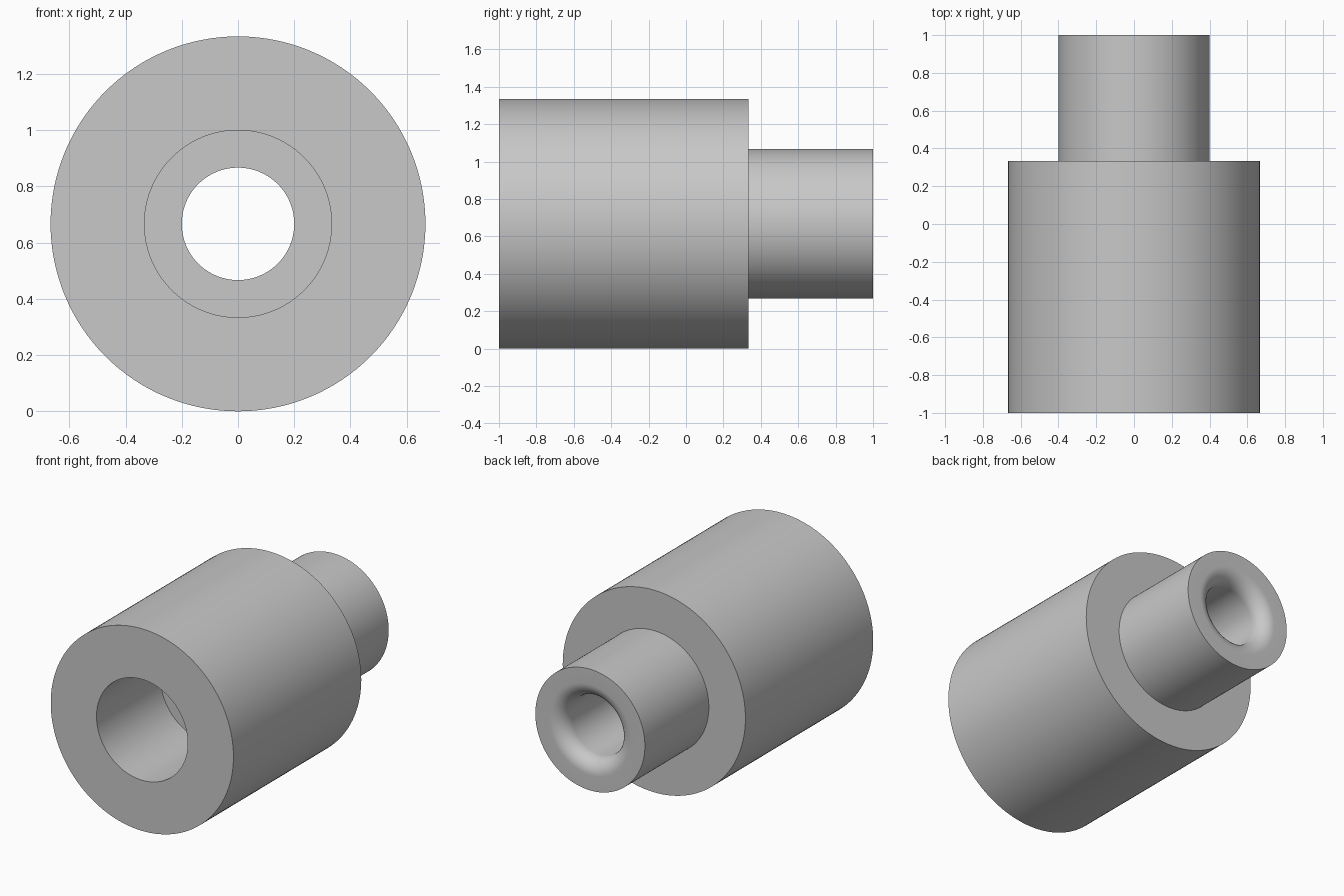
import bpy, bmesh, math
from mathutils import Matrix, Vector

cube = bpy.data.objects.get("Cube")
if cube:
    bpy.data.objects.remove(cube, do_unlink=True)

# Sizes
BODY_R, NECK_R = 0.667, 0.4
COUNTERBORE_R, BORE_R = 0.333, 0.2
FILLET = 0.1
FRONT, BACK = -1.0, 1.0
SHOULDER, BORE_STEP = 0.333, -0.333
SEGMENTS, FILLET_STEPS = 128, 12

grey = bpy.data.materials.new("plain_grey")
grey.use_nodes = True
colour = (0.58, 0.58, 0.58, 1)
grey.diffuse_color = colour
grey.node_tree.nodes["Principled BSDF"].inputs["Base Color"].default_value = colour

# Closed section as (radius, y): outer wall, then rounded bore mouth, then bores
section = [(COUNTERBORE_R, FRONT), (BODY_R, FRONT), (BODY_R, SHOULDER),
           (NECK_R, SHOULDER), (NECK_R, BACK)]
for i in range(FILLET_STEPS + 1):
    a = math.pi / 2 * (1 + i / FILLET_STEPS)
    section.append((BORE_R + FILLET + FILLET * math.cos(a),
                    BACK - FILLET + FILLET * math.sin(a)))
section += [(BORE_R, BORE_STEP), (COUNTERBORE_R, BORE_STEP)]

# Spin the section around the long axis
bm = bmesh.new()
verts = [bm.verts.new((r, y, 0)) for r, y in section]
edges = [bm.edges.new((v, verts[(i + 1) % len(verts)])) for i, v in enumerate(verts)]
bmesh.ops.spin(bm, geom=verts + edges, cent=(0, 0, 0), axis=(0, 1, 0),
               angle=math.tau, steps=SEGMENTS)
bmesh.ops.remove_doubles(bm, verts=bm.verts, dist=0.0005)
bmesh.ops.recalc_face_normals(bm, faces=bm.faces)
bm.transform(Matrix.Translation(Vector((0, 0, BODY_R))))

mesh = bpy.data.meshes.new("stepped_bushing")
bm.to_mesh(mesh)
bm.free()
mesh.materials.append(grey)
bushing = bpy.data.objects.new("stepped_bushing", mesh)
bpy.context.collection.objects.link(bushing)

# Smooth walls with crisp rims
bpy.ops.object.select_all(action="DESELECT")
bushing.select_set(True)
bpy.context.view_layer.objects.active = bushing
bpy.ops.object.shade_smooth_by_angle(angle=math.radians(30))
